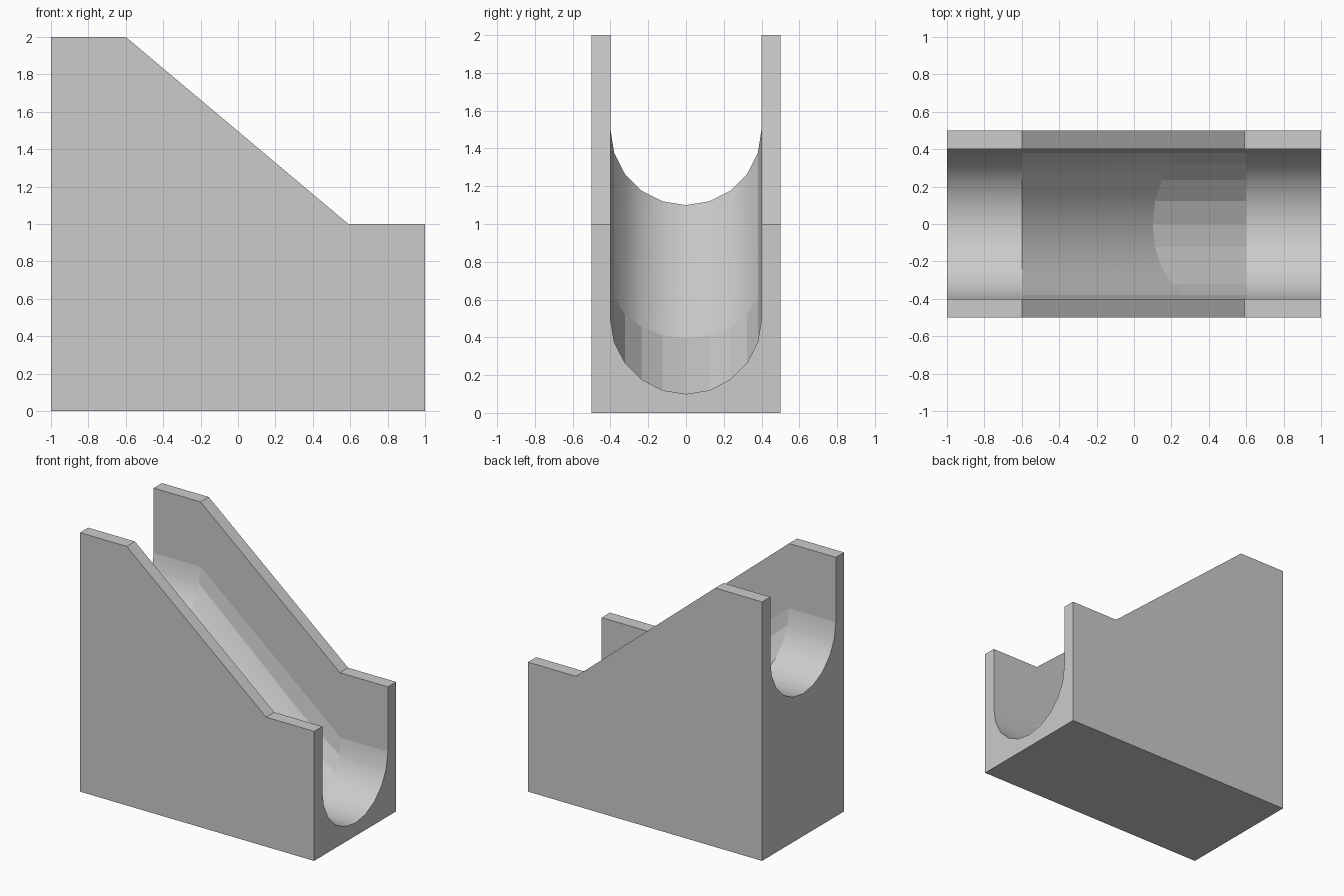
import bpy, bmesh
from math import sin, cos, atan2, radians, pi

if "Cube" in bpy.data.objects:
    bpy.data.objects.remove(bpy.data.objects["Cube"])

R, HALF, SEG = 0.4, 0.5, 10
tilt = atan2(1.0, 1.2)

# Side outline (x, z), and channel stations: centre x, centre z, section tilt
outline = [(-1, 0), (1, 0), (1, 1), (0.59, 1), (-0.6, 2), (-1, 2)]
stations = [(-1, 1.5, 0), (-0.6, 1.5, 0), (0.356, 0.703, tilt), (0.6, 0.5, 0), (1, 0.5, 0)]

bm = bmesh.new()


def loop(y):
    return [bm.verts.new((x, y, z)) for x, z in outline]


def section(cx, cz, a):
    # half-circle trough section, from the front wall to the back wall
    row = []
    for i in range(SEG + 1):
        t = -pi / 2 + pi * i / SEG
        d = R * cos(t)
        row.append(bm.verts.new((cx - d * sin(a), R * sin(t), cz - d * cos(a))))
    return row


outer = {s: loop(s * HALF) for s in (-1, 1)}
inner = {s: [bm.verts.new((x, s * R, z)) for x, z in outline[2:]] for s in (-1, 1)}
rows = [section(*s) for s in stations]

# Outer walls, inner walls and wall tops
for s, k in ((-1, 0), (1, SEG)):
    bm.faces.new(outer[s])
    bm.faces.new(inner[s] + [r[k] for r in rows])
    for i in range(3):
        bm.faces.new((outer[s][i + 2], outer[s][i + 3], inner[s][i + 1], inner[s][i]))

# Base and the two U-shaped ends
bm.faces.new((outer[-1][0], outer[-1][1], outer[1][1], outer[1][0]))
for base, top, k, row in ((0, 5, 3, rows[0]), (1, 2, 0, rows[-1])):
    bm.faces.new([outer[-1][base], outer[-1][top], inner[-1][k]] + row +
                 [inner[1][k], outer[1][top], outer[1][base]])

# Trough floor: smooth, apart from the faceted run-out
for n in range(4):
    for i in range(SEG):
        f = bm.faces.new((rows[n][i], rows[n + 1][i], rows[n + 1][i + 1], rows[n][i + 1]))
        f.smooth = n != 2

bmesh.ops.recalc_face_normals(bm, faces=bm.faces[:])
for e in bm.edges:
    e.smooth = e.calc_face_angle(0) < radians(20)
# keep the bends between stations crisp
for row in rows[1:4]:
    for a, b in zip(row, row[1:]):
        bm.edges.get((a, b)).smooth = False

mesh = bpy.data.meshes.new("sloped_trough_block")
bm.to_mesh(mesh)
bm.free()
obj = bpy.data.objects.new("sloped_trough_block", mesh)
bpy.context.collection.objects.link(obj)
